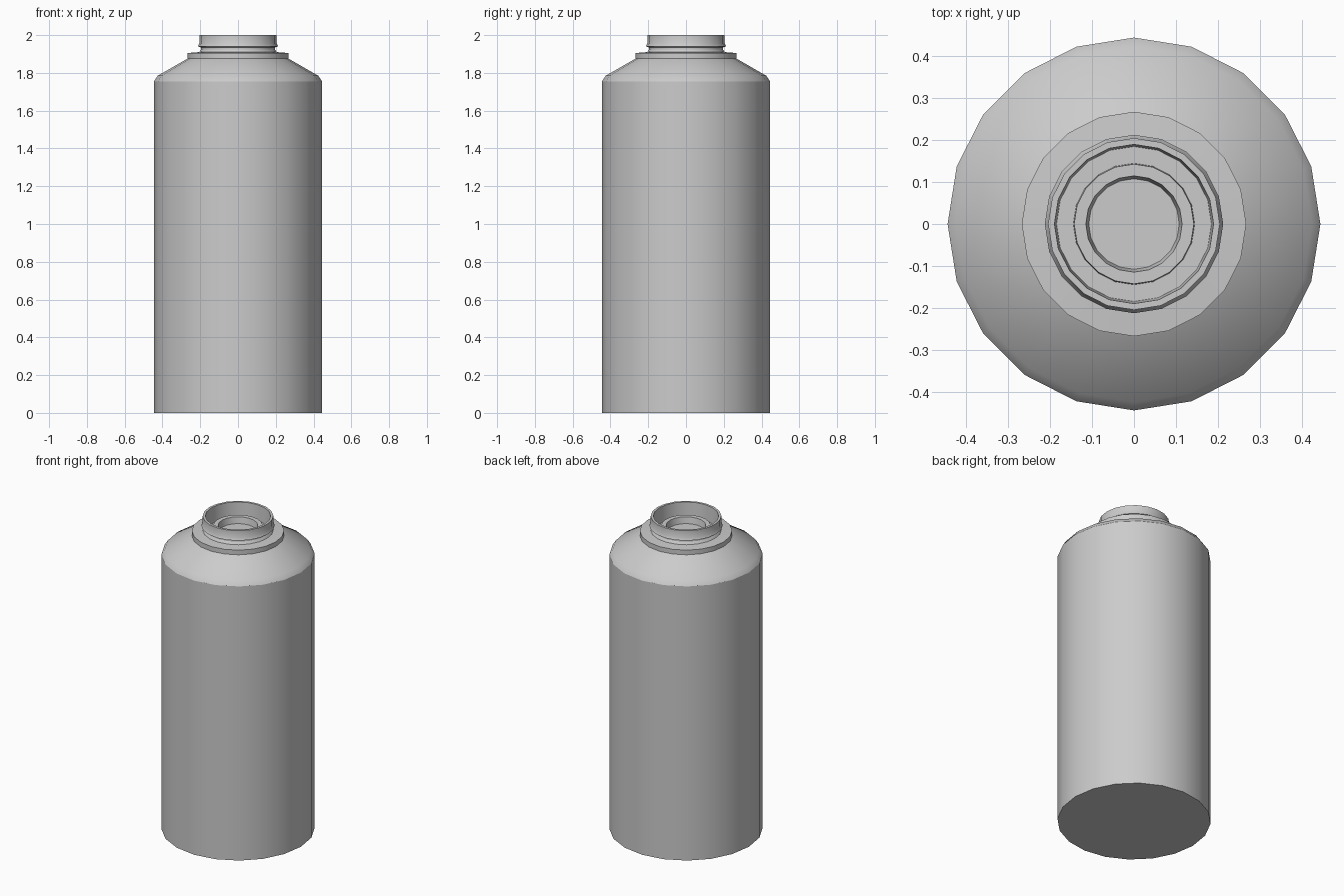
import bpy, bmesh, math

if "Cube" in bpy.data.objects:
    bpy.data.objects.remove(bpy.data.objects["Cube"])

SIDES = 20


def lathe(name, profile, angle=30):
    """Spin an (r, z) profile around z, capping both ends with flat discs."""
    bm = bmesh.new()
    rings = []
    for r, z in profile:
        ring = []
        for i in range(SIDES):
            a = 2 * math.pi * i / SIDES
            ring.append(bm.verts.new((r * math.cos(a), r * math.sin(a), z)))
        rings.append(ring)
    for lo, hi in zip(rings, rings[1:]):
        for i in range(SIDES):
            j = (i + 1) % SIDES
            bm.faces.new((lo[i], lo[j], hi[j], hi[i]))
    bm.faces.new(rings[0][::-1])
    bm.faces.new(rings[-1])
    mesh = bpy.data.meshes.new(name)
    bm.to_mesh(mesh)
    bm.free()
    obj = bpy.data.objects.new(name, mesh)
    bpy.context.collection.objects.link(obj)
    bpy.ops.object.select_all(action='DESELECT')
    obj.select_set(True)
    bpy.context.view_layer.objects.active = obj
    bpy.ops.object.shade_smooth_by_angle(angle=math.radians(angle))
    return obj


# Can: body, sloped shoulder, flange, neck groove, rolled neck and recessed cup
lathe("canister", [
    (0.445, 0.0), (0.445, 1.755),                  # body wall
    (0.425, 1.785), (0.268, 1.875),                # shoulder
    (0.268, 1.905), (0.205, 1.91),                 # flange
    (0.195, 1.925), (0.195, 1.935),                # groove
    (0.213, 1.94), (0.205, 1.955), (0.205, 2.0),   # neck
    (0.19, 2.0), (0.185, 1.90),                    # inner neck wall
    (0.145, 1.90), (0.143, 1.94),                  # moat and raised ring
    (0.115, 1.94), (0.108, 1.90),                  # central recess
])
